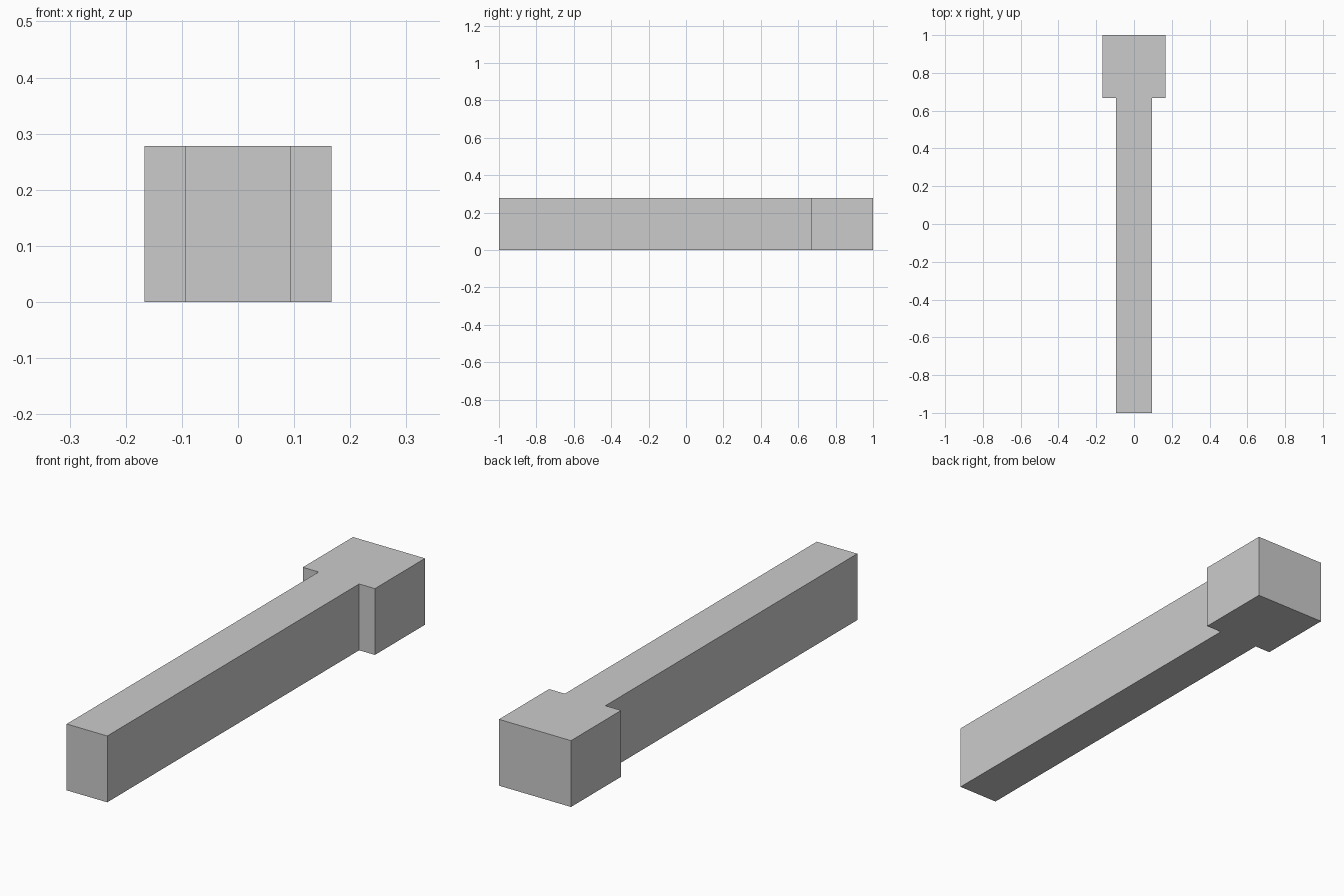
import bpy, bmesh

if "Cube" in bpy.data.objects:
    bpy.data.objects.remove(bpy.data.objects["Cube"])

HEIGHT = 0.278
HEAD_HALF, SHAFT_HALF, SHOULDER_Y = 0.167, 0.094, 0.668

# T-shaped plan: right half, mirrored to the left
right = [(SHAFT_HALF, -1), (SHAFT_HALF, SHOULDER_Y), (HEAD_HALF, SHOULDER_Y), (HEAD_HALF, 1)]
outline = right + [(-x, y) for x, y in reversed(right)]

# Extrude the plan into one solid beam with a wider head
bm = bmesh.new()
base = bm.faces.new([bm.verts.new((x, y, 0)) for x, y in outline])
top = bmesh.ops.extrude_face_region(bm, geom=[base], use_keep_orig=True)["geom"]
bmesh.ops.translate(bm, vec=(0, 0, HEIGHT),
                    verts=[v for v in top if isinstance(v, bmesh.types.BMVert)])
bmesh.ops.recalc_face_normals(bm, faces=bm.faces)

mesh = bpy.data.meshes.new("headed_beam")
bm.to_mesh(mesh)
bm.free()
bpy.context.collection.objects.link(bpy.data.objects.new("headed_beam", mesh))
